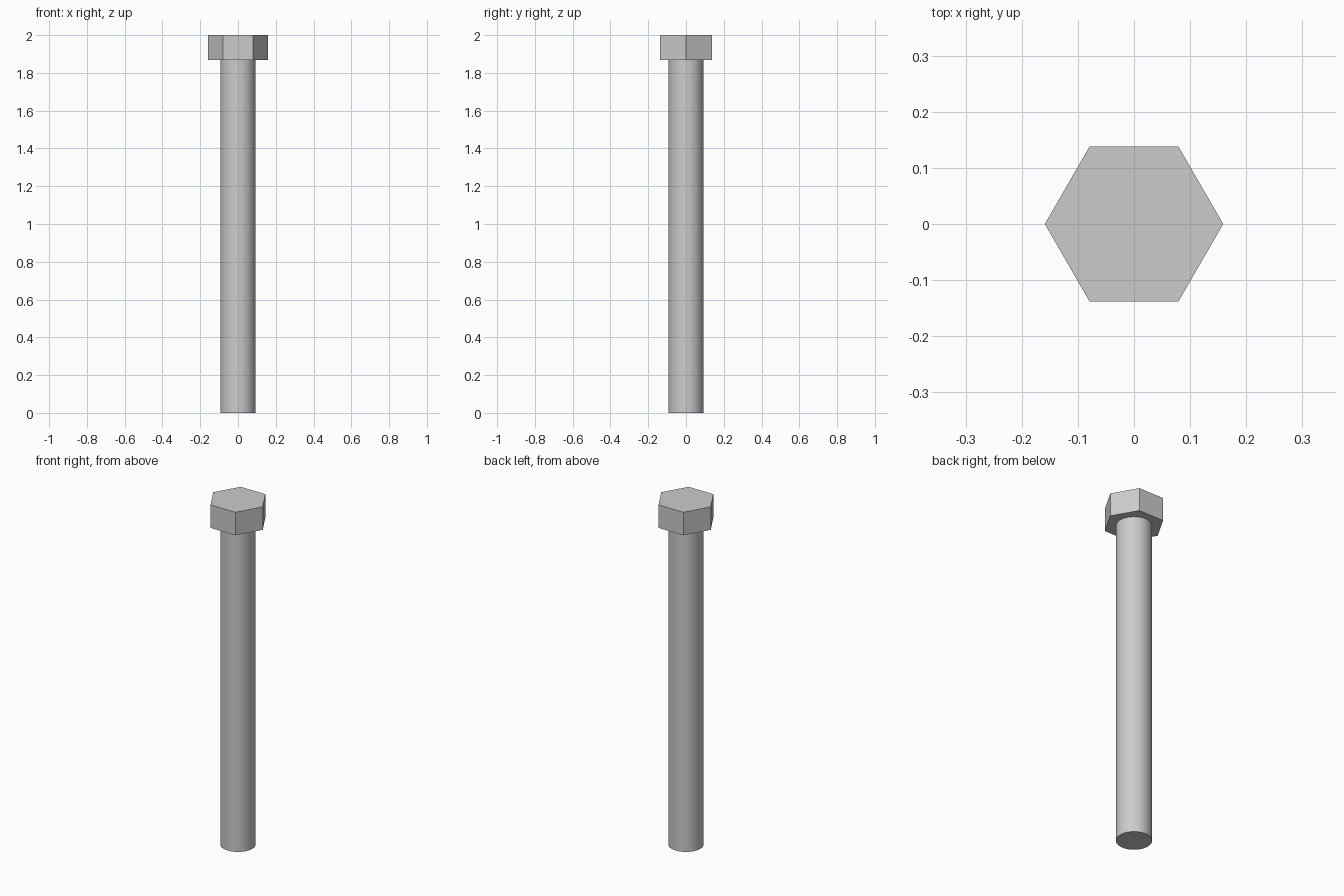
import bpy, bmesh
from math import cos, sin, tau, radians

cube = bpy.data.objects.get("Cube")
if cube:
    bpy.data.objects.remove(cube, do_unlink=True)

# Plain grey steel
steel = bpy.data.materials.new("grey_steel")
steel.use_nodes = True
colour = (0.6, 0.6, 0.6, 1)
steel.diffuse_color = colour
steel.node_tree.nodes["Principled BSDF"].inputs["Base Color"].default_value = colour


def prism(name, sides, radius, bottom, top):
    """Upright closed prism with its first corner on +x."""
    bm = bmesh.new()
    ring = [bm.verts.new((radius * cos(tau * i / sides), radius * sin(tau * i / sides), bottom))
            for i in range(sides)]
    base = bm.faces.new(ring)
    cap = bmesh.ops.extrude_face_region(bm, geom=[base], use_keep_orig=True)
    for v in cap["geom"]:
        if isinstance(v, bmesh.types.BMVert):
            v.co.z = top
    bmesh.ops.recalc_face_normals(bm, faces=bm.faces)
    mesh = bpy.data.meshes.new(name)
    bm.to_mesh(mesh)
    bm.free()
    mesh.materials.append(steel)
    obj = bpy.data.objects.new(name, mesh)
    bpy.context.collection.objects.link(obj)
    return obj


HEAD_BOTTOM = 1.867

# Hexagonal head
head = prism("hex_head", 6, 0.159, HEAD_BOTTOM, 2.0)

# Round shank, smooth with sharp rims
shank = prism("shank", 64, 0.093, 0.0, HEAD_BOTTOM)
bpy.ops.object.select_all(action="DESELECT")
shank.select_set(True)
bpy.context.view_layer.objects.active = shank
bpy.ops.object.shade_smooth_by_angle(angle=radians(30))
